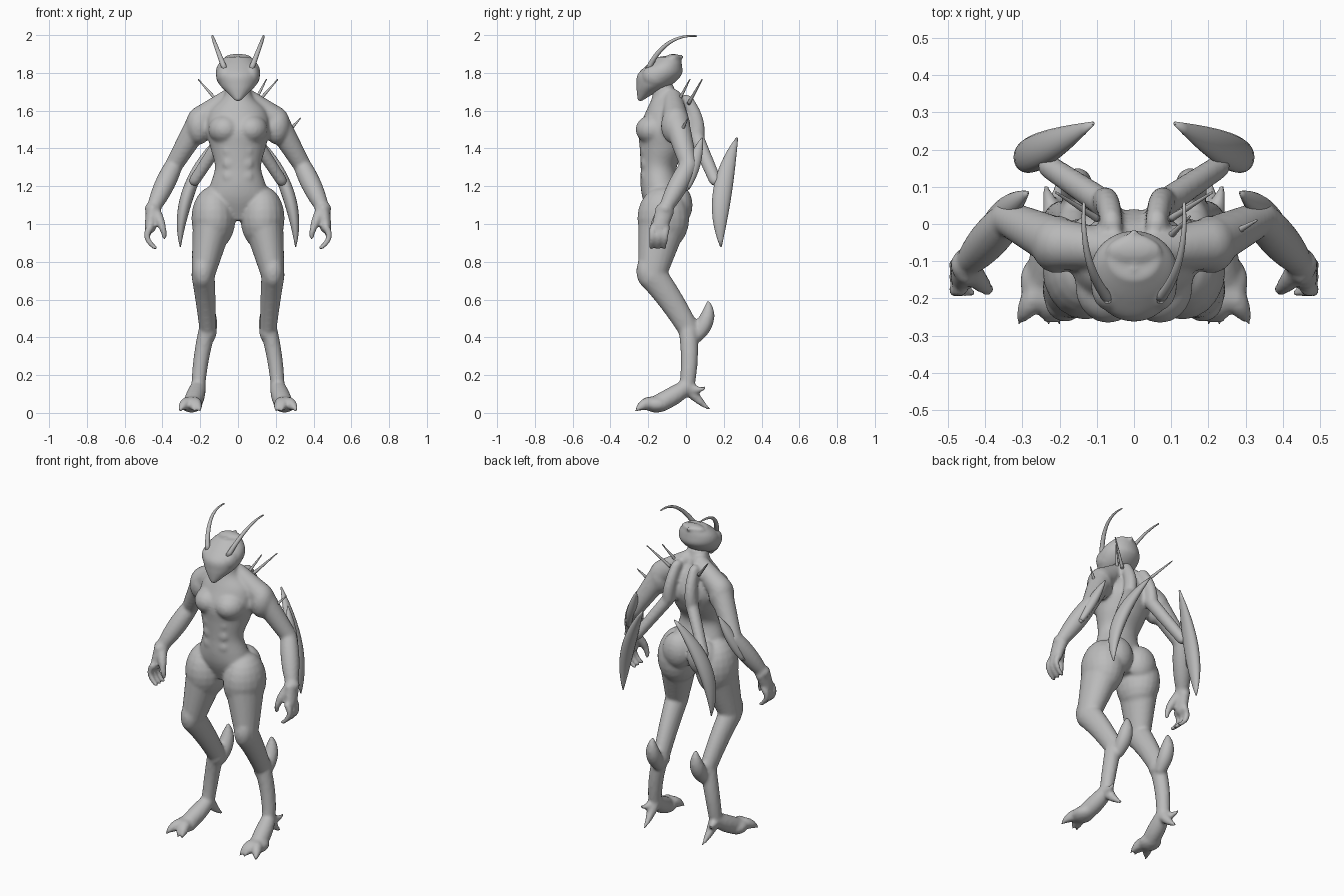
import bpy, bmesh, math
from mathutils import Vector, Matrix

cube = bpy.data.objects.get("Cube")
if cube:
    bpy.data.objects.remove(cube, do_unlink=True)

skin = bpy.data.materials.new("grey skin")
skin.use_nodes = True
grey = (0.5, 0.5, 0.5, 1)
skin.diffuse_color = grey
skin.node_tree.nodes["Principled BSDF"].inputs["Base Color"].default_value = grey


def skin_rings(bm, rings):
    """Bridge successive rings of points and close both ends."""
    loops = [[bm.verts.new(co) for co in ring] for ring in rings]
    faces = [bm.faces.new(loops[0]), bm.faces.new(loops[-1])]
    for low, high in zip(loops, loops[1:]):
        for k in range(len(low)):
            faces.append(bm.faces.new((low[k - 1], low[k], high[k], high[k - 1])))
    bmesh.ops.recalc_face_normals(bm, faces=faces)


def ellipse(centre, u, v, sides=20):
    angles = [math.tau * k / sides for k in range(sides)]
    return [centre + u * math.cos(a) + v * math.sin(a) for a in angles]


def ball(bm, centre, radii, side=1):
    x, y, z = centre
    matrix = Matrix.Translation((x * side, y, z)) @ Matrix.Diagonal((*radii, 1))
    bmesh.ops.create_uvsphere(bm, u_segments=20, v_segments=12, radius=1, matrix=matrix)


def limb(bm, start, end, thick, thin, side=1, swell=0, depth=1, bow=(0, 0, 0), steps=16):
    """Tapered limb that may bow sideways and swell in the middle."""
    start, end, bow = Vector(start), Vector(end), Vector(bow)
    mirror = Matrix.Diagonal((side, 1, 1))
    rings = []
    for i in range(steps + 1):
        t = i / steps
        arch = 4 * t * (1 - t)
        radius = thick + (thin - thick) * t + swell * arch
        along = (end - start + bow * (4 - 8 * t)).normalized()
        across = (Vector((1, 0, 0)) - along * along.x).normalized()
        centre = start.lerp(end, t) + bow * arch
        ring = ellipse(centre, across * radius, along.cross(across) * radius * depth)
        rings.append([mirror @ co for co in ring])
    skin_rings(bm, rings)
    ball(bm, start, [thick] * 3, side)
    ball(bm, end, [thin] * 3, side)


def column(bm, rows, steps=5):
    """Level ellipses from (height, y, half width, half depth), smoothly joined."""
    rows = [Vector(r) for r in rows]
    rows = [2 * rows[0] - rows[1], *rows, 2 * rows[-1] - rows[-2]]
    rings = []
    for a, b, c, d in zip(rows, rows[1:], rows[2:], rows[3:]):
        for i in range(steps + 1):
            t = i / steps
            z, y, w, h = b.lerp(c, t) + t * (1 - t) / 2 * (
                (1 - t) * (2 * b - a - c) + t * (2 * c - b - d))
            if i or not rings:
                rings.append(ellipse(Vector((0, y, z)), Vector((w, 0, 0)), Vector((0, h, 0)), 32))
    skin_rings(bm, rings)


def finish(bm, name, voxel=0, smooth=4):
    mesh = bpy.data.meshes.new(name)
    for face in bm.faces:
        face.smooth = True
    bm.to_mesh(mesh)
    bm.free()
    mesh.materials.append(skin)
    ob = bpy.data.objects.new(name, mesh)
    bpy.context.collection.objects.link(ob)
    if voxel:
        # fuse the overlapping masses into one soft skin
        fuse = ob.modifiers.new("fuse", "REMESH")
        fuse.mode = "VOXEL"
        fuse.voxel_size = voxel
        fuse.use_smooth_shade = True
        soften = ob.modifiers.new("soften", "SMOOTH")
        soften.iterations = smooth


def spike(name, start, end, thick, thin, side=1, **shape):
    bm = bmesh.new()
    limb(bm, start, end, thick, thin, side, **shape)
    finish(bm, name)


# joints of the left side, mirrored for the right
shoulder = Vector((.195, -.055, 1.555))
elbow = Vector((.34, .015, 1.31))
wrist = Vector((.45, -.11, 1.08))
palm = Vector((.465, -.14, .98))
hip = Vector((.13, -.12, 1.03))
knee = Vector((.185, -.18, .73))
hock = Vector((.16, .01, .45))
ankle = Vector((.21, .005, .14))
foot = Vector((.245, -.16, .045))
wing_root = Vector((.08, .055, 1.46))
wing_tip = Vector((.23, .155, 1.23))

# neck, chest, waist and pelvis
body = bmesh.new()
column(body, [(1.74, -.12, .06, .05), (1.67, -.11, .08, .07), (1.6, -.1, .15, .11),
              (1.5, -.105, .168, .145), (1.4, -.12, .145, .125), (1.3, -.145, .122, .095),
              (1.2, -.135, .15, .105), (1.12, -.12, .17, .105), (1.02, -.11, .08, .07)])

for s in (1, -1):
    # chest, stomach and seat muscles
    ball(body, (.07, -.17, 1.5), (.088, .097, .08), s)
    for row in range(3):
        ball(body, (.042, -.215, 1.25 + row * .07), (.04, .024, .04), s)
    ball(body, (.085, -.045, 1.1), (.095, .08, .11), s)

    # shoulder and arm
    limb(body, (.05, -.07, 1.665), shoulder, .05, .07, s)
    ball(body, shoulder + Vector((.012, 0, -.035)), (.07, .078, .1), s)
    limb(body, shoulder, elbow, .07, .047, s)
    limb(body, elbow, wrist, .047, .034, s, swell=.012)
    ball(body, wrist, (.044, .044, .04), s)
    limb(body, wrist, palm, .037, .03, s, depth=1.4)

    # fingers and thumb
    for finger in (-1, 0, 1):
        spread = Vector((0, finger * .035, 0))
        limb(body, palm + spread, Vector((.44, -.15, .875)) + spread, .02, .012, s, bow=(.028, 0, 0))
    limb(body, wrist, (.39, -.175, .93), .034, .012, s, bow=(-.012, -.02, 0))

    # thigh, kneecap, shin and lower leg
    ball(body, hip, (.117, .138, .17), s)
    limb(body, hip, knee, .11, .062, s, depth=1.22)
    ball(body, knee + Vector((0, -.025, .02)), (.055, .058, .09), s)
    limb(body, knee, hock, .062, .045, s, depth=1.25, bow=(0, 0, .012))
    ball(body, hock + Vector((0, .005, -.02)), (.048, .055, .06), s)
    limb(body, hock, ankle, .046, .037, s, depth=1.1, bow=(.008, .01, 0))
    limb(body, (.155, .05, .4), (.15, .118, .58), .034, .014, s, swell=.018, bow=(0, .022, 0))

    # foot, clawed toes and heel spurs
    limb(body, ankle, foot, .04, .045, s, swell=.008, bow=(0, 0, -.008))
    ball(body, foot + Vector((.002, .005, 0)), (.06, .075, .043), s)
    for toe in (.2, .23, .31):
        limb(body, foot, (toe, -.265, .012), .034, .007, s, swell=.012, bow=(0, 0, .018))
    limb(body, ankle, (.2, .125, .02), .038, .007, s, bow=(0, 0, -.01))
    limb(body, ankle, (.24, .105, .135), .036, .007, s, bow=(0, 0, -.015))

    # back ridge running down into the wing limb
    limb(body, (.06, 0, 1.655), wing_root, .03, .036, s, depth=1.2, bow=(0, .022, 0))
    limb(body, wing_root, wing_tip, .036, .03, s, depth=1.1)
finish(body, "body", .01)

# head with rear crest and eye bulges
head = bmesh.new()
column(head, [(1.65, -.245, .012, .01), (1.69, -.215, .052, .045), (1.735, -.17, .096, .092),
              (1.79, -.14, .118, .117), (1.84, -.115, .108, .094), (1.885, -.09, .068, .06)])
limb(head, (0, -.12, 1.87), (0, -.025, 1.885), .02, .012, swell=.06, depth=.3)
for s in (1, -1):
    ball(head, (.07, -.163, 1.785), (.046, .07, .06), s)
finish(head, "head", .008)

for s, label in ((1, "left"), (-1, "right")):
    spike(label + "_antenna", (.07, -.2, 1.82), (.135, .055, 1.995), .015, .004, s,
          bow=(.02, -.02, .05))
    spike(label + "_wing_blade", (.11, .27, 1.455), (.305, .185, .88), .004, .003, s,
          swell=.031, depth=1.45, bow=(.055, -.035, 0))
    spike(label + "_forearm_blade", (.285, .085, 1.455), (.395, 0, 1.19), .003, .015, s,
          swell=.018, depth=1.3)
    spike(label + "_shoulder_thorn", (.1, .015, 1.64), (.21, .085, 1.765), .01, .003, s)

# extra thorns on the left side only
spike("left_neck_thorn", (.09, -.04, 1.65), (.15, .02, 1.765), .01, .003)
spike("left_arm_thorn", (.25, -.035, 1.47), (.33, .01, 1.56), .013, .003)
